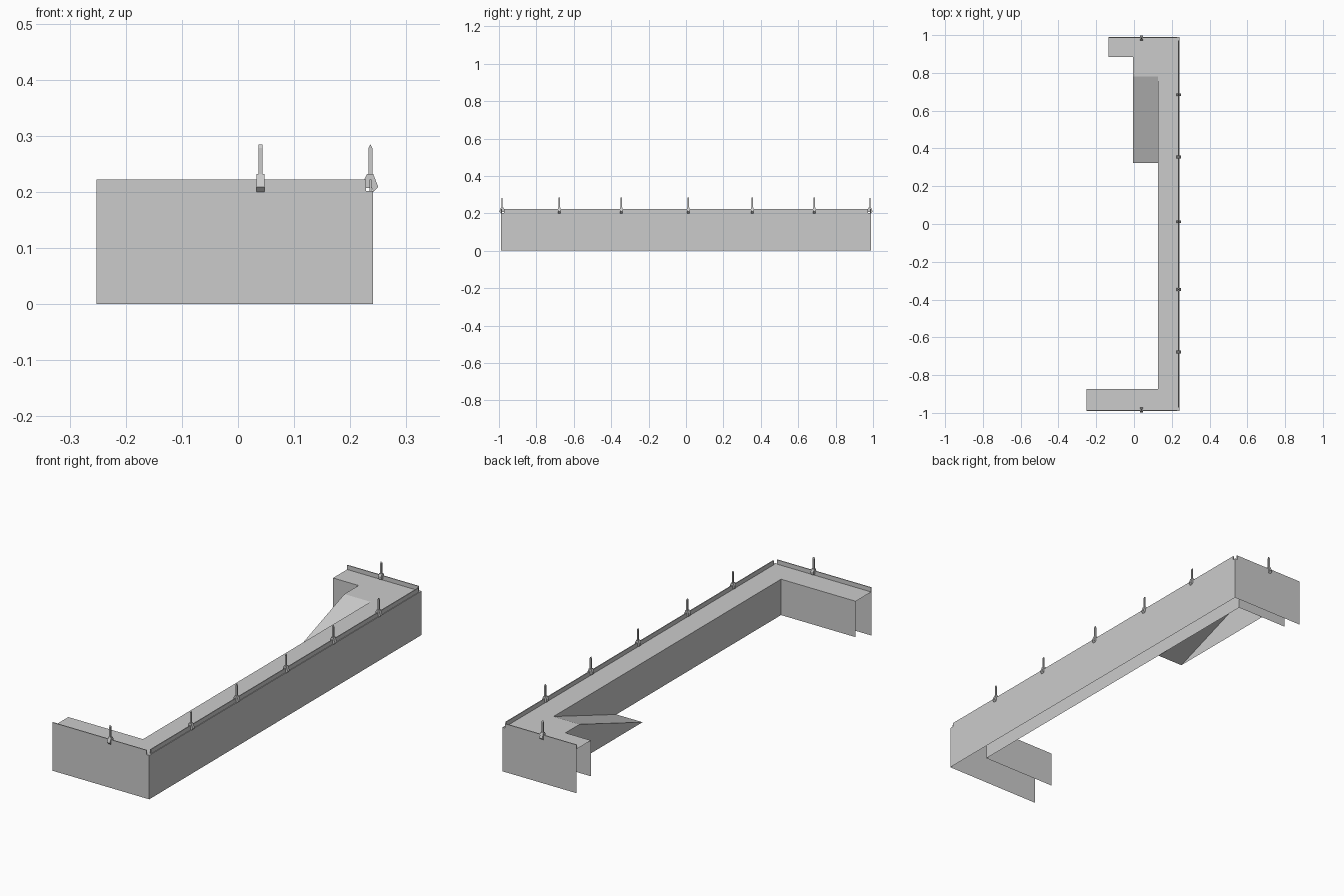
import bpy, bmesh, math
from mathutils import Matrix, Vector

if "Cube" in bpy.data.objects:
    bpy.data.objects.remove(bpy.data.objects["Cube"])

grey = bpy.data.materials.new("concrete grey")
grey.diffuse_color = (0.6, 0.6, 0.6, 1)
grey.use_nodes = True
grey.node_tree.nodes["Principled BSDF"].inputs["Base Color"].default_value = grey.diffuse_color

TOP, DECK, LOW = 0.222, 0.202, 0.037
OUTER = [(-0.252, -0.989), (0.241, -0.989), (0.241, 0.989), (-0.135, 0.989)]
INNER = [(-0.252, -0.873), (0.128, -0.873), (0.128, 0.883), (-0.135, 0.883)]


def make(name, faces):
    """Mesh object from a list of polygons."""
    bm = bmesh.new()
    for f in faces:
        bm.faces.new([bm.verts.new(p) for p in f])
    bmesh.ops.remove_doubles(bm, verts=bm.verts, dist=1e-5)
    me = bpy.data.meshes.new(name)
    bm.to_mesh(me)
    bm.free()
    me.materials.append(grey)
    ob = bpy.data.objects.new(name, me)
    bpy.context.collection.objects.link(ob)
    return ob


def wall(path, z0, z1):
    """Upright strip along a path."""
    return [[(*a, z0), (*b, z0), (*b, z1), (*a, z1)] for a, b in zip(path, path[1:])]


def prism(section, half):
    """Closed solid: (u, z) section extruded along the local y axis."""
    a = [(u, -half, z) for u, z in section]
    b = [(u, half, z) for u, z in section]
    n = len(a)
    sides = [[a[i], a[(i + 1) % n], b[(i + 1) % n], b[i]] for i in range(n)]
    return sides + [a[::-1], b]


# Open-bottomed walkway: outer wall, shorter inner wall, deck
make("outer_wall", wall(OUTER, 0, DECK))
make("inner_wall", [f[::-1] for f in wall(INNER, LOW, DECK)])
make("deck", [[(*OUTER[i], DECK), (*OUTER[i + 1], DECK),
               (*INNER[i + 1], DECK), (*INNER[i], DECK)] for i in range(3)])


# Thin parapets along the outer edges, stopping short of the corners
def parapet(name, x0, x1, y0, y1):
    base = [(x0, y0), (x1, y0), (x1, y1), (x0, y1)]
    ring = base + base[:1]
    make(name, wall(ring, DECK, TOP) + [[(*p, TOP) for p in base]])


parapet("side_parapet", 0.234, 0.238, -0.972, 0.972)
parapet("front_parapet", -0.252, 0.228, -0.989, -0.985)
parapet("back_parapet", -0.135, 0.228, 0.985, 0.989)

# Ramp: landing, slope and its outer side, open underneath
xa, xb, y0, y1, y2 = -0.005, 0.128, 0.323, 0.78, 0.883
make("ramp", [
    [(xa, y1, DECK), (xb, y1, DECK), (xb, y2, DECK), (xa, y2, DECK)],
    [(xa, y0, LOW), (xb, y0, LOW), (xb, y1, DECK), (xa, y1, DECK)],
    [(xa, y2, LOW), (xa, y0, LOW), (xa, y1, DECK), (xa, y2, DECK)],
])

# Clamped posts: clip over the parapet with a pointed rod
CLIP = [(-0.015, 0.207), (-0.002, 0.207), (0, 0.2), (0.009, 0.209),
        (0, 0.232), (-0.011, 0.232), (-0.0165, 0.221)]
ROD = [(-0.0085, 0.230), (-0.0015, 0.230), (-0.0015, 0.278), (-0.005, 0.285), (-0.0085, 0.278)]


def post(name, x, y, angle):
    place = Matrix.Translation((x, y, 0)) @ Matrix.Rotation(angle, 4, 'Z')
    for part, section, half in (("clip", CLIP, 0.0072), ("rod", ROD, 0.0035)):
        faces = [[place @ Vector(p) for p in f] for f in prism(section, half)]
        make(name + "_" + part, faces)


for i, y in enumerate((-0.678, -0.347, 0.012, 0.355, 0.685)):
    post(f"side_post_{i + 1}", 0.241, y, 0)
post("front_post", 0.04, -0.989, -math.pi / 2)
post("back_post", 0.04, 0.989, math.pi / 2)

# Consistent outward normals on the closed parts
for ob in bpy.data.objects:
    if ob.name.endswith(("clip", "rod", "parapet")):
        bm = bmesh.new()
        bm.from_mesh(ob.data)
        bmesh.ops.recalc_face_normals(bm, faces=bm.faces)
        bm.to_mesh(ob.data)
        bm.free()
